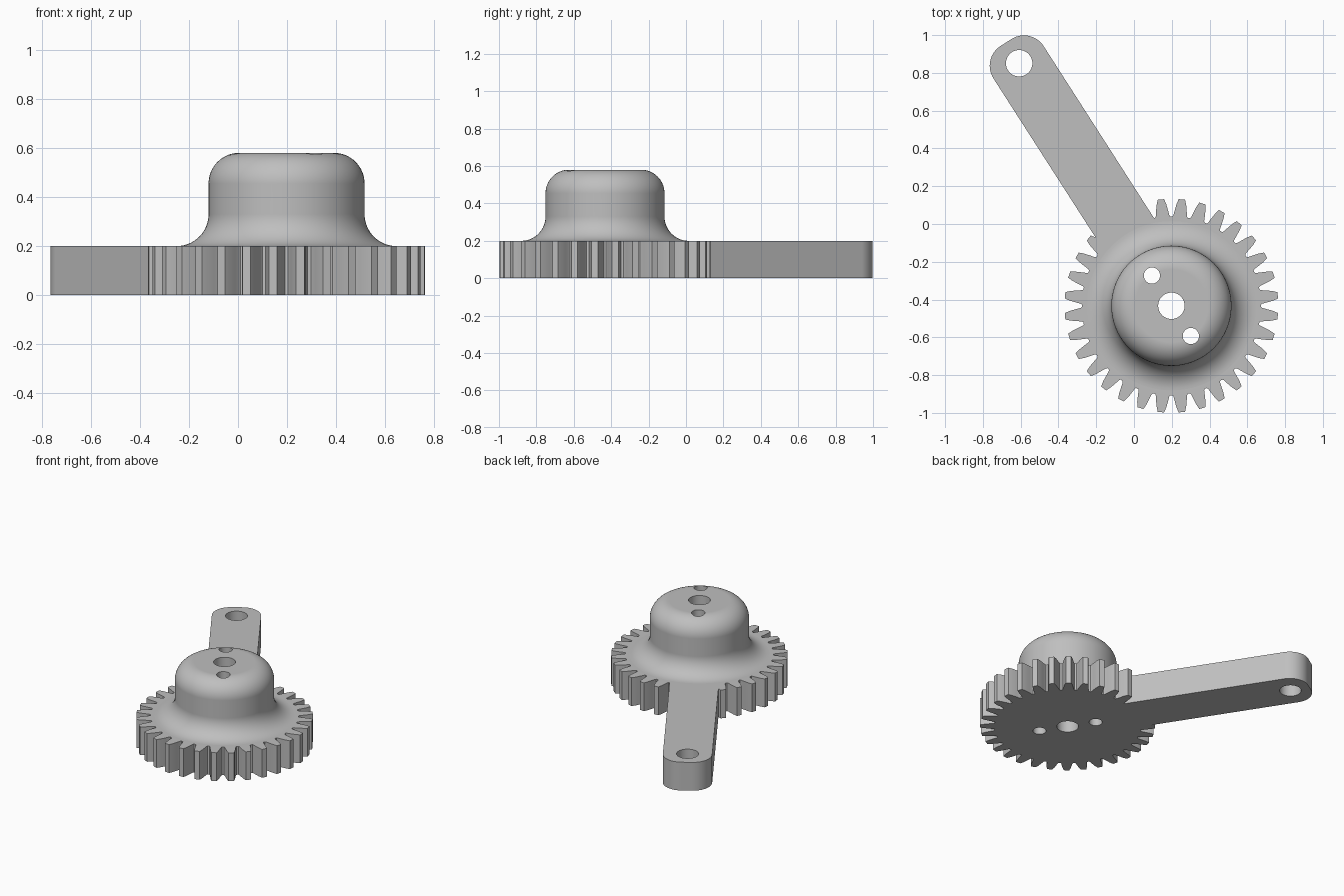
import bpy, bmesh
from math import sin, cos, pi, radians
from mathutils import Vector

if "Cube" in bpy.data.objects:
    bpy.data.objects.remove(bpy.data.objects["Cube"])

GEAR = Vector((0.198, -0.433))      # gear axis
PIVOT = Vector((-0.608, 0.851))     # hole at the arm tip
THICK = 0.2
TEETH = 32

grey = bpy.data.materials.new("plain grey")
grey.use_nodes = True
grey.diffuse_color = (0.52, 0.52, 0.52, 1)
grey.node_tree.nodes["Principled BSDF"].inputs["Base Color"].default_value = grey.diffuse_color


def loft(name, rings):
    """Skin a stack of (outline, height) rings and cap both ends."""
    bm = bmesh.new()
    loops = [[bm.verts.new((p[0], p[1], z)) for p in outline] for outline, z in rings]
    n = len(loops[0])
    for low, high in zip(loops, loops[1:]):
        for i in range(n):
            j = (i + 1) % n
            bm.faces.new((low[i], low[j], high[j], high[i]))
    bm.faces.new(loops[0][::-1])
    bm.faces.new(loops[-1])
    bmesh.ops.recalc_face_normals(bm, faces=bm.faces)
    mesh = bpy.data.meshes.new(name)
    bm.to_mesh(mesh)
    bm.free()
    mesh.materials.append(grey)
    obj = bpy.data.objects.new(name, mesh)
    bpy.context.collection.objects.link(obj)
    return obj


def circle(centre, r, n=96):
    return [centre + r * Vector((cos(2 * pi * i / n), sin(2 * pi * i / n))) for i in range(n)]


def prism(name, outline, z0, z1):
    return loft(name, [(outline, z0), (outline, z1)])


def cut(obj, cutter):
    bpy.context.view_layer.objects.active = obj
    mod = obj.modifiers.new("cut", 'BOOLEAN')
    mod.operation = 'DIFFERENCE'
    mod.solver = 'EXACT'
    mod.object = cutter
    bpy.ops.object.modifier_apply(modifier=mod.name)


# Toothed gear plate: half profile of one tooth as (radius, half width)
flank = [(0.474, 0.040), (0.481, 0.036), (0.505, 0.032), (0.538, 0.026), (0.566, 0.017)]
tooth = [(r, -w) for r, w in flank] + [(r, w) for r, w in reversed(flank)]
gear_outline = []
for k in range(TEETH):
    a = 2 * pi * (k + 0.5) / TEETH
    gear_outline += [GEAR + r * Vector((cos(a + w / r), sin(a + w / r))) for r, w in tooth]
gear = prism("gear_plate", gear_outline, 0, THICK)

# Arm with a rounded square tip
heading = radians(122.7)
along = Vector((cos(heading), sin(heading)))
side = Vector((along.y, -along.x))
corner, half = 0.124, 0.158
tip = PIVOT + along * 0.006
root = GEAR + side * (PIVOT - GEAR).dot(side) + along * 0.35
arm_outline = [root - side * half, root + side * half]
for s, start in ((1, 0), (-1, pi / 2)):
    for i in range(17):
        t = start + i * pi / 32
        arm_outline.append(tip + side * s * (half - corner)
                           + corner * (side * cos(t) + along * sin(t)))
arm = prism("arm", arm_outline, 0, THICK)

# Hub: flared foot, straight wall, rounded top
hub_r, hub_top, foot, crown, steps = 0.318, 0.58, 0.13, 0.125, 16
quarter = [i * pi / 2 / steps for i in range(steps + 1)]
profile = [(hub_r + foot * (1 - sin(t)), THICK + foot * (1 - cos(t))) for t in quarter]
profile += [(hub_r - crown * (1 - cos(t)), hub_top - crown * (1 - sin(t))) for t in quarter]
hub = loft("hub", [(circle(GEAR, r), z) for r, z in profile])

# Trim the arm where it meets the gear teeth
trim = prism("trim_cutter", gear_outline, -0.1, THICK + 0.1)
cut(arm, trim)

# Shaft hole, two pin holes and the arm hole
pin = Vector((0.103, -0.16))
shaft_hole = prism("shaft_cutter", circle(GEAR, 0.07, 48), -0.1, 0.8)
pin_holes = [prism("pin_cutter", circle(GEAR + s * pin, 0.043, 32), -0.1, 0.8) for s in (1, -1)]
arm_hole = prism("arm_hole_cutter", circle(PIVOT, 0.07, 48), -0.1, 0.8)
for part in (gear, hub):
    for hole in [shaft_hole] + pin_holes:
        cut(part, hole)
cut(arm, arm_hole)
for cutter in [trim, shaft_hole, arm_hole] + pin_holes:
    bpy.data.objects.remove(cutter)

# Smooth the curved walls, keep flat faces flat
for part in (gear, arm, hub):
    bpy.ops.object.select_all(action='DESELECT')
    part.select_set(True)
    bpy.context.view_layer.objects.active = part
    bpy.ops.object.shade_smooth_by_angle(angle=radians(30))
    weighted = part.modifiers.new("weighted normals", 'WEIGHTED_NORMAL')
    weighted.keep_sharp = True
